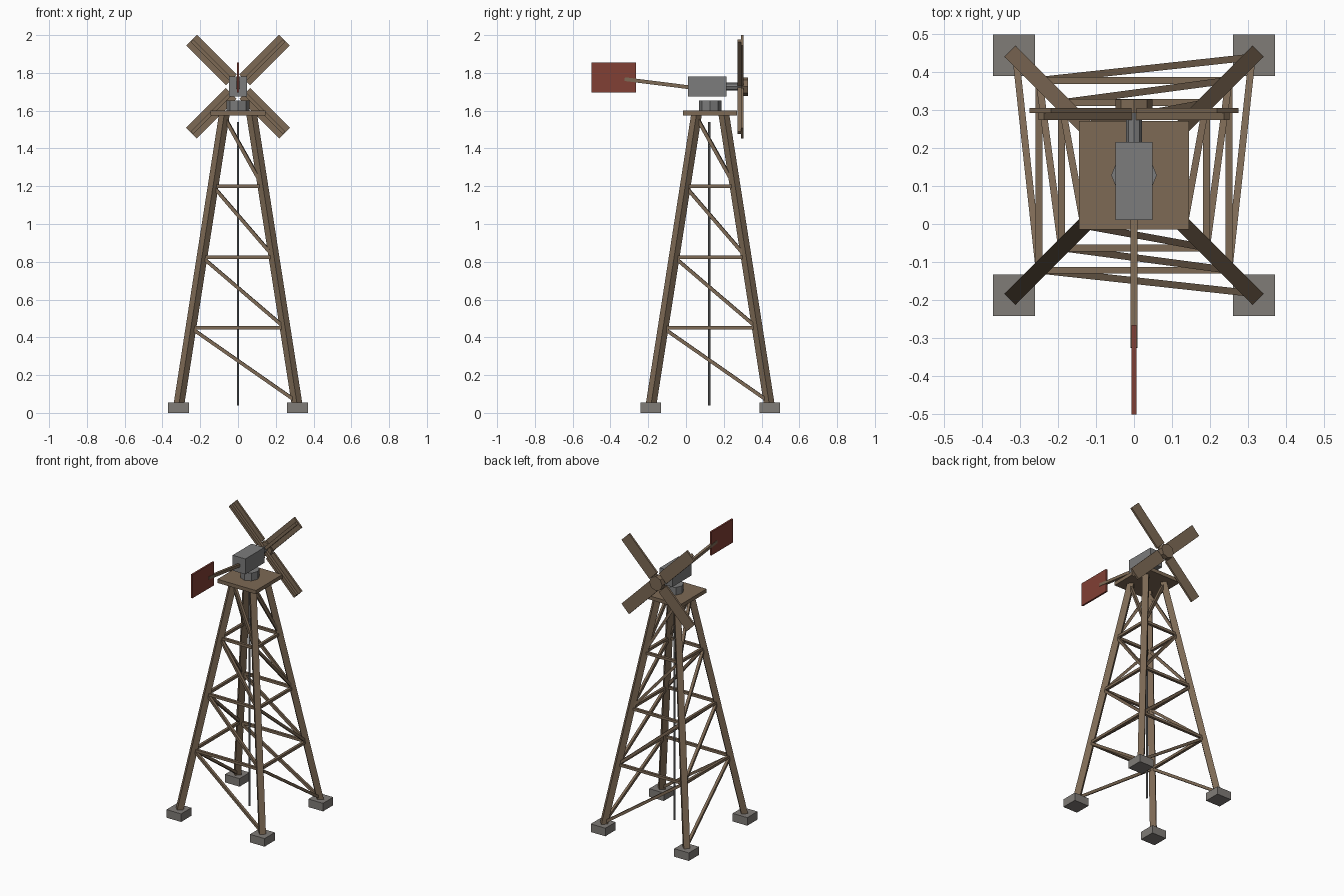
import bpy, bmesh, math
from mathutils import Vector, Matrix

if "Cube" in bpy.data.objects:
    bpy.data.objects.remove(bpy.data.objects["Cube"])

CY = 0.128      # tower centre in y
RZ = 1.727      # rotor axis height


def material(name, rgb):
    m = bpy.data.materials.new(name)
    m.diffuse_color = (*rgb, 1)
    m.use_nodes = True
    m.node_tree.nodes["Principled BSDF"].inputs["Base Color"].default_value = m.diffuse_color
    return m


WOOD = material("weathered_wood", (0.205, 0.142, 0.09))
STONE = material("grey_stone", (0.215, 0.20, 0.185))
METAL = material("grey_metal", (0.20, 0.20, 0.20))
RED = material("faded_red", (0.22, 0.05, 0.035))


def finish(bm, name, mat):
    me = bpy.data.meshes.new(name)
    bm.to_mesh(me)
    bm.free()
    me.materials.append(mat)
    ob = bpy.data.objects.new(name, me)
    bpy.context.collection.objects.link(ob)
    return ob


def box(name, lo, hi, mat):
    lo, hi = Vector(lo), Vector(hi)
    bm = bmesh.new()
    bmesh.ops.create_cube(bm, size=1, matrix=Matrix.Translation((lo + hi) / 2)
                          @ Matrix.Diagonal((*(hi - lo), 1)))
    return finish(bm, name, mat)


def beam(name, a, b, w, t, mat):
    """Bar from a to b; w is the width on the horizontal side, t the other one."""
    a, b = Vector(a), Vector(b)
    d = (b - a).normalized()
    side = d.cross(Vector((0, 0, 1))).normalized()
    rot = Matrix((side, side.cross(d), d)).transposed().to_4x4()
    bm = bmesh.new()
    bmesh.ops.create_cube(bm, size=1, matrix=Matrix.Translation((a + b) / 2) @ rot
                          @ Matrix.Diagonal((w, t, (b - a).length, 1)))
    return finish(bm, name, mat)


def cylinder(name, a, b, r, n, mat):
    a, b = Vector(a), Vector(b)
    rot = Matrix.Rotation(-math.pi / 2, 4, 'X') if abs(b.y - a.y) > 1e-4 else Matrix()
    bm = bmesh.new()
    bmesh.ops.create_cone(bm, cap_ends=True, segments=n, radius1=r, radius2=r,
                          depth=(b - a).length,
                          matrix=Matrix.Translation((a + b) / 2) @ rot)
    return finish(bm, name, mat)


def leg(sx, sy, z):
    """Point on a leg's centre line at height z."""
    r = 0.315 - (z - 0.03) * 0.1565
    return Vector((sx * r, CY + sy * r, z))


# Feet and legs
for sx in (-1, 1):
    for sy in (-1, 1):
        x, y = sx * 0.315, CY + sy * 0.315
        box("foot", (x - 0.055, y - 0.055, 0), (x + 0.055, y + 0.055, 0.055), STONE)
        beam("leg", leg(sx, sy, 0.04), leg(sx, sy, 1.58), 0.04, 0.04, WOOD)

# Horizontal and diagonal braces, the same on opposite sides
levels = [0.06, 0.45, 0.825, 1.2, 1.57]
for s in (-1, 1):
    for z in levels[1:-1]:
        beam("cross_brace", leg(-1, s, z), leg(1, s, z), 0.018, 0.018, WOOD)
        beam("cross_brace", leg(s, -1, z), leg(s, 1, z), 0.018, 0.018, WOOD)
    for lo, hi in zip(levels, levels[1:]):
        beam("diagonal_brace", leg(-1, s, hi), leg(1, s, lo), 0.018, 0.018, WOOD)
        beam("diagonal_brace", leg(s, -1, hi), leg(s, 1, lo), 0.018, 0.018, WOOD)

# Platform, pump rod, turntable and gearbox
box("platform", (-0.145, CY - 0.143, 1.575), (0.145, CY + 0.143, 1.6), WOOD)
cylinder("pump_rod", (0, CY - 0.004, 0.04), (0, CY - 0.004, 1.54), 0.0065, 6, METAL)
cylinder("turntable", (0, CY, 1.6), (0, CY, 1.653), 0.06, 8, METAL)
box("gearbox", (-0.048, 0.01, 1.675), (0.048, 0.215, 1.78), METAL)

# Rotor: shaft, hub and four boards with spars behind them
cylinder("shaft", (0, 0.21, RZ), (0, 0.3, RZ), 0.021, 8, METAL)
cylinder("hub", (0, 0.292, RZ), (0, 0.327, RZ), 0.049, 8, WOOD)
for k in range(4):
    turn = Matrix.Translation((0, 0, RZ)) @ Matrix.Rotation(math.radians(45 + 90 * k), 4, 'Y')
    for ob in (box("blade", (-0.04, 0.291, 0.05), (0.04, 0.304, 0.348), WOOD),
               box("blade_spar", (-0.01, 0.273, 0.0), (0.01, 0.291, 0.345), WOOD)):
        ob.data.transform(turn)

# Tail boom and vane
beam("tail_boom", (0, 0.015, 1.724), (0, -0.325, 1.767), 0.018, 0.02, WOOD)
box("tail_vane", (-0.006, -0.5, 1.695), (0.006, -0.265, 1.855), RED)
